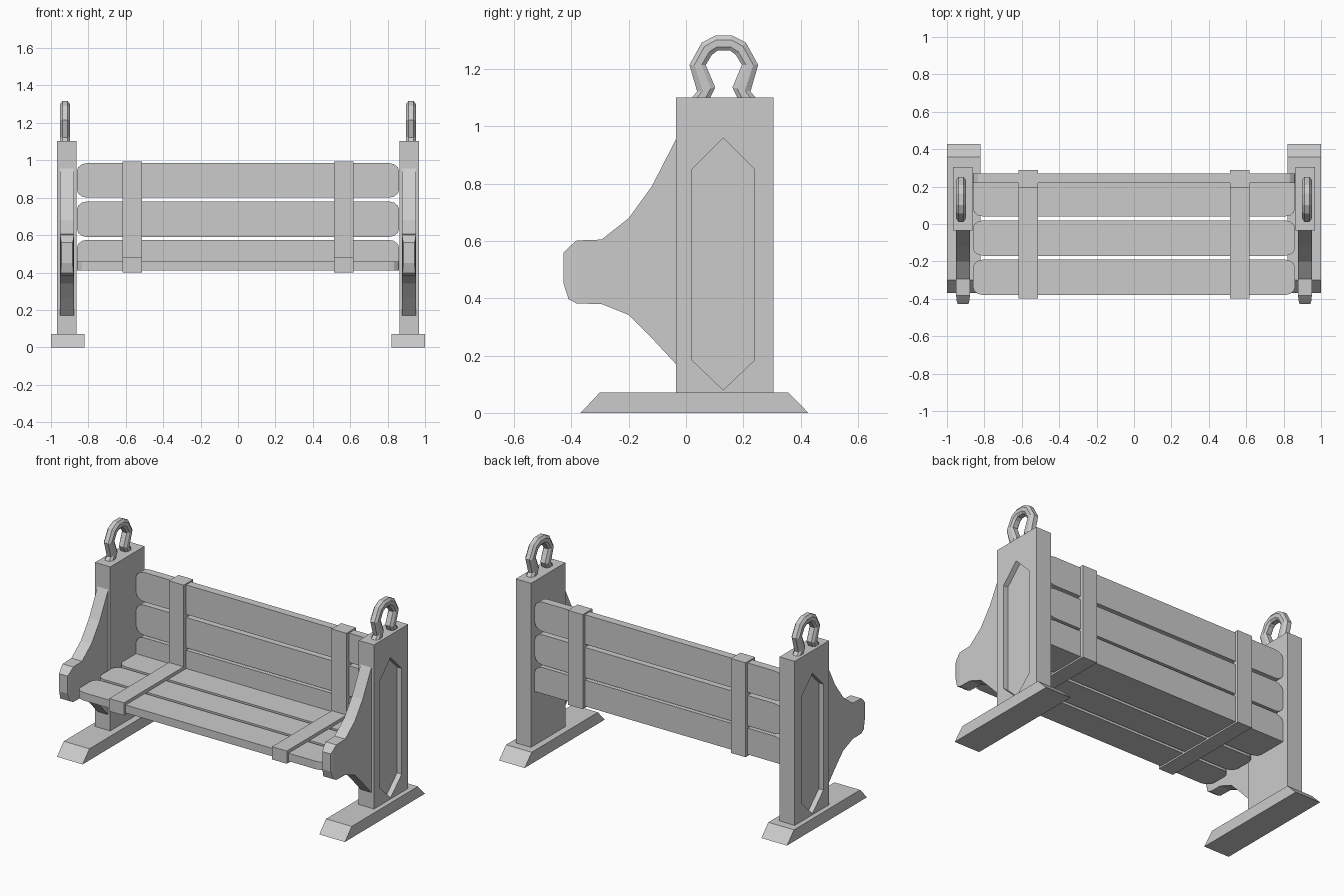
import bpy, bmesh, math

if "Cube" in bpy.data.objects:
    bpy.data.objects.remove(bpy.data.objects["Cube"])


def make(name, verts, faces):
    bm = bmesh.new()
    vs = [bm.verts.new(v) for v in verts]
    for f in faces:
        bm.faces.new([vs[i] for i in f])
    bmesh.ops.recalc_face_normals(bm, faces=bm.faces)
    me = bpy.data.meshes.new(name)
    bm.to_mesh(me)
    bm.free()
    ob = bpy.data.objects.new(name, me)
    bpy.context.collection.objects.link(ob)
    return ob


def loft(name, sections):
    """Skin a list of equal-length cross-sections and cap both ends."""
    n, m = len(sections[0]), len(sections)
    verts = [p for s in sections for p in s]
    faces = [[k * n + i, k * n + (i + 1) % n, (k + 1) * n + (i + 1) % n, (k + 1) * n + i]
             for k in range(m - 1) for i in range(n)]
    faces += [list(range(n)), list(range((m - 1) * n, m * n))]
    return make(name, verts, faces)


def prism_x(name, pts, x0, x1):
    """Extrude a (y, z) profile along x."""
    return loft(name, [[(x, y, z) for y, z in pts] for x in (x0, x1)])


def plank_outline(lo, hi, round_lo=True, half=0.862, rx=0.055, rv=0.045):
    """Plank outline in (x, v) with optional rounded corners on each long edge."""
    pts = []
    for sx, top, rounded in ((1, False, round_lo), (1, True, True),
                             (-1, True, True), (-1, False, round_lo)):
        edge, sv = (hi, 1) if top else (lo, -1)
        if not rounded:
            pts.append((sx * half, edge))
            continue
        arc = [(sx * (half - rx + rx * math.cos(a)), edge - sv * (rv - rv * math.sin(a)))
               for a in (0, math.pi / 6, math.pi / 3, math.pi / 2)]
        pts += arc if sx * sv > 0 else arc[::-1]
    return pts


# Back planks (the lowest one meets the seat with square corners)
for i, (lo, hi) in enumerate(((0.41, 0.575), (0.59, 0.78), (0.80, 0.985))):
    o = plank_outline(lo, hi, i > 0)
    loft(f"back_plank_{i + 1}", [[(x, y, z) for x, z in o] for y in (0.22, 0.27)])

# Seat planks (the rearmost has a square back edge); outline is flipped in y
for i, (front, rear) in enumerate(((-0.38, -0.19), (-0.17, 0.02), (0.04, 0.22))):
    o = plank_outline(-rear, -front, i < 2)
    loft(f"seat_plank_{i + 1}", [[(x, -v, z) for x, v in o] for z in (0.41, 0.46)])

# Hanging ring path: (outer y, z, inner y, z) for one half, mirrored about y = 0.13
half_ring = [(-0.116, 1.095, -0.05, 1.095), (-0.093, 1.122, -0.03, 1.136),
             (-0.12, 1.215, -0.063, 1.215), (-0.077, 1.293, -0.042, 1.25),
             (-0.03, 1.317, -0.022, 1.265)]
ring_path = half_ring + [(-a, b, -c, d) for a, b, c, d in reversed(half_ring)]
ring_section = [(0, 0.014), (0.3, 0.026), (0.75, 0.026), (1, 0.016),
                (1, -0.016), (0.75, -0.026), (0.3, -0.026), (0, -0.014)]

for s, side in ((-1, "left"), (1, "right")):
    # Straps holding the planks
    prism_x(f"{side}_strap", [(-0.397, 0.40), (0.29, 0.40), (0.29, 0.993), (0.195, 0.993),
                              (0.195, 0.48), (-0.397, 0.48)], s * 0.514, s * 0.617)
    # Foot with sloped ends
    prism_x(f"{side}_foot", [(-0.368, 0), (0.427, 0), (0.357, 0.072), (-0.30, 0.072)],
            s * 0.822, s * 1.0)

    # Post with a recessed hexagonal panel on its outer face
    rect = [(-0.035, 0.071), (0.305, 0.071), (0.305, 1.102), (-0.035, 1.102)]
    hexa = [(0.13, 0.08), (0.24, 0.185), (0.24, 0.85),
            (0.13, 0.96), (0.02, 0.85), (0.02, 0.185)]
    verts = [(s * x, y, z) for x, pts in ((0.863, rect), (0.969, rect), (0.969, hexa), (0.937, hexa))
             for y, z in pts]
    faces = [[0, 1, 2, 3]] + [[i, (i + 1) % 4, 4 + (i + 1) % 4, 4 + i] for i in range(4)]
    faces += [[4, 5, 8], [5, 9, 8], [5, 6, 10, 9], [6, 11, 10],
              [6, 7, 11], [7, 12, 11], [7, 4, 13, 12], [4, 8, 13]]
    faces += [[8 + i, 8 + (i + 1) % 6, 14 + (i + 1) % 6, 14 + i] for i in range(6)]
    faces.append(list(range(14, 20)))
    make(f"{side}_post", verts, faces)

    # Arm bracket: (y, top z, bottom z, half width)
    rows = [(-0.03, 0.965, 0.165, 0.037), (-0.12, 0.79, 0.262, 0.037), (-0.20, 0.68, 0.342, 0.037),
            (-0.295, 0.605, 0.38, 0.037), (-0.382, 0.602, 0.382, 0.037),
            (-0.41, 0.577, 0.397, 0.034), (-0.427, 0.56, 0.45, 0.029)]
    c = s * 0.914
    loft(f"{side}_arm_bracket", [[(c - w, y, t), (c + w, y, t), (c + w, y, b), (c - w, y, b)]
                                 for y, t, b, w in rows])

    # Faceted ring on top of the post
    c = s * 0.925
    loft(f"{side}_ring", [[(c + w, 0.132 + oy + (iy - oy) * t, oz + (iz - oz) * t)
                           for t, w in ring_section] for oy, oz, iy, iz in ring_path])
